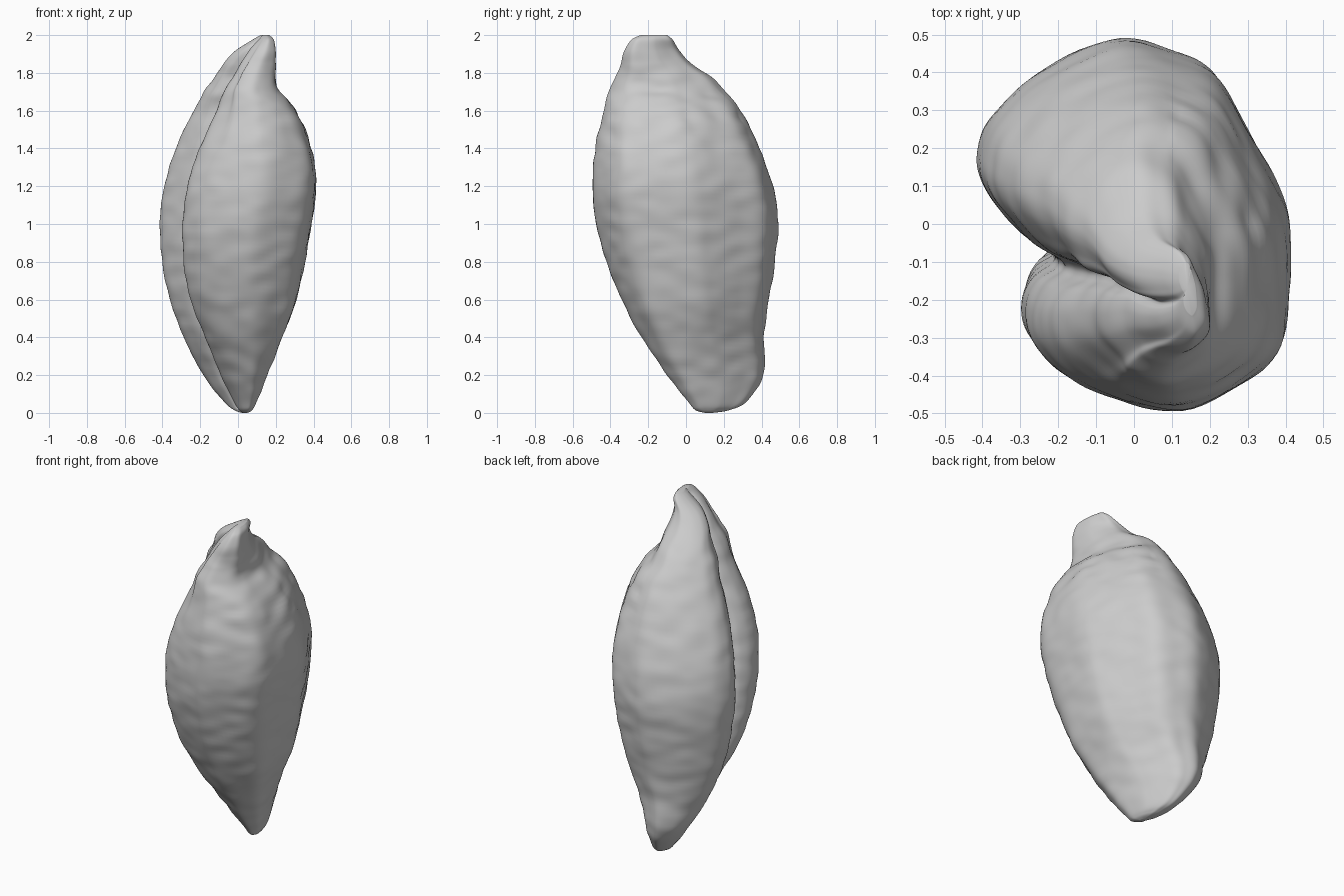
import bpy
import bmesh
from mathutils import Vector, noise

cube = bpy.data.objects.get("Cube")
if cube:
    bpy.data.objects.remove(cube, do_unlink=True)


def spline(points, t, closed=False):
    """Catmull-Rom point at t (0..1) through a list of tuples."""
    n = len(points)
    spans = n if closed else n - 1
    i = min(int(t * spans), spans - 1)
    f = t * spans - i
    pick = (lambda k: points[k % n]) if closed else (lambda k: points[max(0, min(n - 1, k))])
    quad = zip(pick(i - 1), pick(i), pick(i + 1), pick(i + 2))
    return [0.5 * (2 * b + (c - a) * f + (2 * a - 5 * b + 4 * c - d) * f * f
                   + (3 * b - a - 3 * c + d) * f ** 3) for a, b, c, d in quad]


# Cross-section: rounded back lobe, folded seam, smaller front lobe, flat side
SECTION = [(-.05, .5), (.1, .475), (.21, .42), (.29, .29), (.37, .14), (.41, .02),
           (.41, -.16), (.38, -.33), (.27, -.43), (.1, -.5), (-.08, -.46), (-.2, -.4),
           (-.28, -.31), (-.295, -.22), (-.265, -.15), (-.21, -.11), (-.22, -.075),
           (-.295, -.03), (-.355, .03), (-.41, .11), (-.42, .19), (-.38, .29), (-.25, .41)]
FRONT_LOBE = range(11, 17)     # section points of the front lobe and the fold

# Height, x range, y range, diagonal shear, front lobe setback
LEVELS = [(0, .02, .05, .10, .14, .3, 0), (.015, -.02, .075, .05, .23, .4, 0),
          (.06, -.075, .1, .01, .32, .45, 0), (.2, -.185, .155, -.10, .41, .35, 0),
          (.4, -.285, .235, -.235, .412, .15, 0), (.6, -.36, .31, -.34, .44, .03, 0),
          (.8, -.40, .355, -.42, .47, 0, 0), (1, -.415, .39, -.475, .49, 0, 0),
          (1.2, -.39, .415, -.495, .46, 0, 0), (1.4, -.33, .388, -.48, .39, 0, .02),
          (1.6, -.235, .31, -.435, .29, 0, .06), (1.7, -.18, .22, -.41, .21, .03, .08),
          (1.78, -.125, .2, -.37, .13, .08, .1), (1.85, -.075, .2, -.345, .03, .15, .1),
          (1.92, -.01, .2, -.325, -.035, .25, .08), (1.975, .075, .19, -.29, -.07, .25, .04),
          (2, .12, .165, -.24, -.1, .25, 0)]
AROUND, ROWS = 160, 150


def ring_points(level):
    z, x0, x1, y0, y1, shear, setback = level
    pts = []
    for k, (x, y) in enumerate(SECTION):
        if k in FRONT_LOBE:
            x += setback
        pts.append((x - shear * y, y))
    loop = [spline(pts, i / AROUND, True) for i in range(AROUND)]
    xs, ys = [p[0] for p in loop], [p[1] for p in loop]
    out = []
    for x, y in loop:
        u = (x - min(xs)) / (max(xs) - min(xs))
        v = (y - min(ys)) / (max(ys) - min(ys))
        out.append(Vector((x0 + u * (x1 - x0), y0 + v * (y1 - y0), z)))
    return out


# Seed body lofted from bottom to tip
bm = bmesh.new()
rings = []
for r in range(ROWS + 1):
    rings.append([bm.verts.new(p) for p in ring_points(spline(LEVELS, r / ROWS))])
for a, b in zip(rings, rings[1:]):
    for i in range(AROUND):
        j = (i + 1) % AROUND
        bm.faces.new((a[i], a[j], b[j], b[i]))
for ring in (rings[0], rings[-1]):
    centre = sum((v.co for v in ring), Vector()) / AROUND
    pole = bm.verts.new(centre)
    for i in range(AROUND):
        bm.faces.new((ring[i], ring[(i + 1) % AROUND], pole))
bmesh.ops.recalc_face_normals(bm, faces=bm.faces)

# Soft wrinkles, stronger on the shoulder below the tip
bm.normal_update()
for v in bm.verts:
    p = v.co.copy()
    fine = noise.noise(Vector((p.x * 8, p.y * 8, p.z * 14)))
    shoulder = max(0, 1 - abs(p.z - 1.55) / .25) * (p.x > .1)
    fade = min(1, p.z / .2, (2 - p.z) / .2)
    v.co += v.normal * fade * fine * (.006 + .008 * shoulder)

mesh = bpy.data.meshes.new("seed_body")
bm.to_mesh(mesh)
bm.free()
seed = bpy.data.objects.new("seed_body", mesh)
bpy.context.collection.objects.link(seed)

# Plain grey husk
husk = bpy.data.materials.new("husk_grey")
husk.use_nodes = True
grey = (.6, .6, .6, 1)
husk.diffuse_color = grey
husk.node_tree.nodes["Principled BSDF"].inputs["Base Color"].default_value = grey
mesh.materials.append(husk)

bpy.context.view_layer.objects.active = seed
seed.select_set(True)
bpy.ops.object.shade_smooth_by_angle(angle=1.2)
